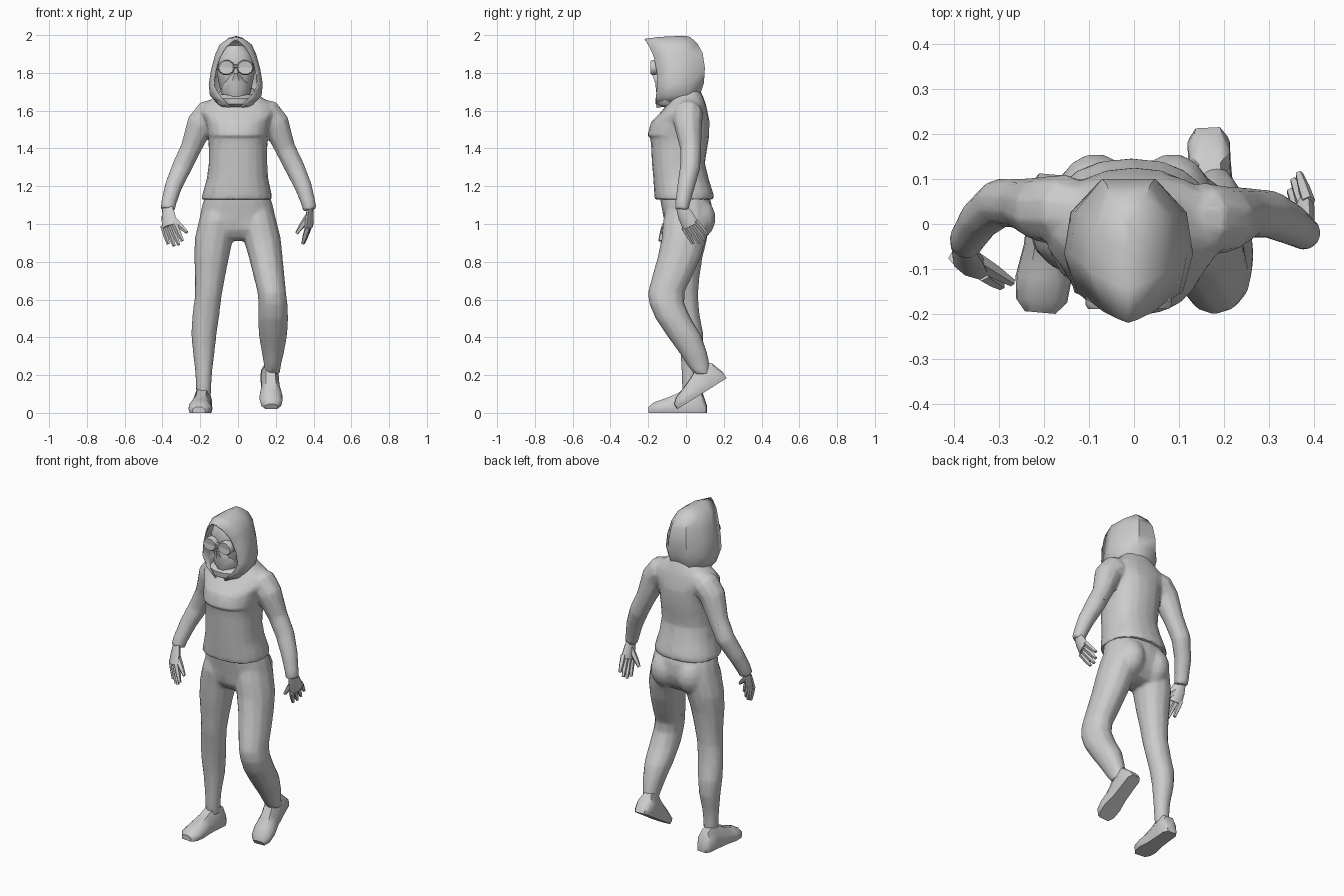
import bpy, bmesh, math
from mathutils import Vector, Matrix


def skin(name, rings, caps=True, closed=True):
    """Bridge a series of equal point rings into a mesh object."""
    bm = bmesh.new()
    rows = [[bm.verts.new(p) for p in ring] for ring in rings]
    n = len(rows[0])
    for a, b in zip(rows, rows[1:]):
        for i in range(n if closed else n - 1):
            j = (i + 1) % n
            bm.faces.new((a[i], a[j], b[j], b[i]))
    if caps:
        bm.faces.new(rows[0])
        bm.faces.new(rows[-1])
    bmesh.ops.remove_doubles(bm, verts=bm.verts, dist=.003)
    bmesh.ops.recalc_face_normals(bm, faces=bm.faces)
    me = bpy.data.meshes.new(name)
    bm.to_mesh(me)
    bm.free()
    ob = bpy.data.objects.new(name, me)
    bpy.context.collection.objects.link(ob)
    return ob


def loft(name, levels, n=12, p=2.3):
    """Levels are (x0, x1, y0, y1, z) extents of rounded cross-sections."""
    def power(v):
        return math.copysign(abs(v) ** (2 / p), v)
    rings = []
    for x0, x1, y0, y1, z in levels:
        ts = [2 * math.pi * i / n for i in range(n)]
        rings.append([((x0 + x1) / 2 + (x1 - x0) / 2 * power(math.cos(t)),
                       (y0 + y1) / 2 + (y1 - y0) / 2 * power(math.sin(t)), z) for t in ts])
    return skin(name, rings)


def tube(name, pts, n=8, side=(0, 1, 0), flat=1.0):
    """Points are (x, y, z, radius) along a limb."""
    cs = [Vector(p[:3]) for p in pts]
    rings = []
    for i, c in enumerate(cs):
        t = (cs[min(i + 1, len(cs) - 1)] - cs[max(i - 1, 0)]).normalized()
        u = Vector(side)
        u = (u - t * u.dot(t)).normalized()
        v = t.cross(u)
        r = pts[i][3]
        rings.append([c + u * r * math.cos(a) + v * r * flat * math.sin(a)
                      for a in (2 * math.pi * k / n for k in range(n))])
    return skin(name, rings)


def fuse(name, parts, smooth, ratio=.12):
    """Weld overlapping parts into one blended low-poly skin."""
    bpy.ops.object.select_all(action='DESELECT')
    for ob in parts:
        ob.select_set(True)
    bpy.context.view_layer.objects.active = parts[0]
    bpy.ops.object.join()
    ob = parts[0]
    ob.name = name
    mod = ob.modifiers.new("weld", 'REMESH')
    mod.mode = 'VOXEL'
    mod.voxel_size = .009
    mod = ob.modifiers.new("blend", 'SMOOTH')
    mod.iterations = smooth
    mod = ob.modifiers.new("reduce", 'DECIMATE')
    mod.ratio = ratio
    bpy.ops.object.convert(target='MESH')


# Sweater body with bust ledge and hem
sweater = [loft("sweater_body", [
    (-.195, .18, -.165, .145, 1.13), (-.188, .178, -.168, .145, 1.16),
    (-.165, .16, -.173, .12, 1.24), (-.155, .155, -.18, .10, 1.32), (-.155, .155, -.184, .112, 1.40),
    (-.158, .158, -.189, .122, 1.46), (-.16, .16, -.205, .122, 1.468), (-.17, .17, -.185, .125, 1.54),
    (-.20, .20, -.135, .115, 1.59), (-.18, .18, -.10, .105, 1.635), (-.12, .12, -.08, .09, 1.675),
    (-.08, .08, -.07, .07, 1.72)], 20)]

# Trousers: pelvis, buttocks and two posed legs
trousers = [loft("pelvis", [
    (-.17, .165, -.14, .12, 1.16), (-.19, .185, -.132, .137, 1.10), (-.205, .20, -.118, .14, 1.03),
    (-.205, .205, -.11, .12, .97), (-.15, .15, -.08, .085, .925), (-.05, .05, -.03, .04, .91)], 16)]
for s in (-1, 1):
    arcs = [math.cos(math.pi * (k + .5) / 8) for k in range(8)]
    trousers.append(loft("buttock", [
        (s * .085 - .088 * q, s * .085 + .088 * q, .055 - .1 * q, .055 + .103 * q, 1.03 + .115 * c)
        for c in arcs for q in [math.sqrt(1 - c * c)]], 14, 2))
trousers.append(loft("straight_leg", [
    (-.18, -.03, -.10, .11, 1.10), (-.207, -.012, -.12, .125, 1.02), (-.23, -.026, -.11, .112, .92),
    (-.232, -.048, -.102, .087, .82), (-.228, -.068, -.087, .072, .72), (-.228, -.086, -.077, .064, .62),
    (-.242, -.098, -.057, .072, .52), (-.248, -.113, -.042, .092, .42), (-.24, -.123, -.03, .092, .33),
    (-.227, -.136, -.024, .067, .22), (-.224, -.14, -.022, .062, .16), (-.222, -.143, -.017, .062, .09)], 12, 2.1))
trousers.append(loft("bent_leg", [
    (.03, .175, -.10, .11, 1.10), (.012, .203, -.122, .125, 1.02), (.028, .227, -.13, .108, .92),
    (.058, .237, -.152, .077, .82), (.083, .247, -.18, .032, .72), (.103, .254, -.201, -.008, .64),
    (.108, .262, -.196, -.008, .58), (.106, .266, -.162, .027, .50), (.11, .26, -.102, .082, .41),
    (.126, .244, -.037, .112, .32), (.138, .227, .008, .127, .25), (.138, .222, .045, .13, .205)], 12, 2.1))


# Shoes: one flat, one pushing off its toe
def shoe(name, matrix):
    stations = [(.11, .03, .04), (.085, .047, .11), (.03, .047, .145), (-.05, .05, .10),
                (-.12, .062, .072), (-.17, .057, .055), (-.197, .035, .03)]
    rings = []
    for y, w, h in stations:
        outline = [(-w, .02), (-w * .9, 0), (w * .9, 0), (w, .02),
                   (w * .95, h * .6), (w * .5, h), (-w * .5, h), (-w * .95, h * .6)]
        rings.append([matrix @ Vector((x, y, z)) for x, z in outline])
    skin(name, rings)


shoe("planted_shoe", Matrix.Translation((-.19, 0, 0)) @ Matrix.Rotation(math.radians(-5), 4, 'Z'))
shoe("raised_shoe", Matrix.Translation((.177, -.045, .022)) @ Matrix.Rotation(math.radians(3), 4, 'Z')
     @ Matrix.Rotation(math.radians(32), 4, 'X') @ Matrix.Translation((0, .195, 0)))

# Sleeves
sweater.append(tube("left_sleeve", [
    (-.09, .03, 1.625, .05), (-.15, .03, 1.585, .08), (-.20, .032, 1.53, .074), (-.25, .045, 1.40, .056),
    (-.298, .047, 1.30, .054), (-.342, .01, 1.20, .047), (-.367, -.03, 1.11, .041), (-.372, -.042, 1.075, .039)], 10))
sweater.append(tube("right_sleeve", [
    (.09, .02, 1.625, .05), (.15, .01, 1.585, .082), (.20, .01, 1.53, .075), (.25, .025, 1.40, .056),
    (.30, .022, 1.30, .054), (.345, .0, 1.20, .047), (.373, -.018, 1.11, .039), (.38, -.022, 1.075, .037)], 10))
fuse("trousers", trousers, 6)
fuse("sweater", sweater, 2)


# Hands: flat palm, four fingers and a thumb
def hand(name, wrist, knuckle, tip, spread, thumb):
    w, k, t, s, th = map(Vector, (wrist, knuckle, tip, spread, thumb))
    s.normalize()
    tube(name + "_palm", [(*w, .03), (*w.lerp(k, .45), .042), (*k, .047)], 8, s, .5)
    for i in range(4):
        o = i - 1.5
        length = (.85, 1, .98, .8)[i]
        base = k + s * o * .024 - (t - k) * .1
        end = k + (t - k) * length + s * o * .03
        tube(name + "_finger", [(*base, .016), (*base.lerp(end, .55), .014), (*end, .009)], 5, s)
    root = w.lerp(k, .4)
    tube(name + "_thumb", [(*root, .02), (*root.lerp(th, .6), .016), (*th, .009)], 5, s)


hand("left_hand", (-.375, -.05, 1.09), (-.362, -.095, .985), (-.325, -.12, .885), (.75, -.45, .1), (-.27, -.13, .955))
hand("right_hand", (.382, -.025, 1.09), (.375, .025, .99), (.35, .085, .905), (.2, .7, .4), (.31, .005, .95))

# Hood: open at the front, peaked at the brow
CX = -.012
levels = [  # height, half width, front y, front half width, back y
    (1.625, .085, -.155, .03, .06), (1.68, .137, -.16, .085, .075), (1.74, .143, -.152, .12, .095),
    (1.82, .13, -.155, .112, .10), (1.90, .108, -.172, .085, .088), (1.95, .085, -.195, .055, .06),
    (1.982, .04, -.212, .02, .025), (1.99, .001, -.219, .001, .0)]
rings = []
for z, w, f, wf, b in levels:
    half = [(wf, f, z - .01), (w, f + .35 * (b - f), z), (w * .9, f + .72 * (b - f), z + .004), (w * .45, b, z + .006)]
    rings.append([(CX + x, y, q) for x, y, q in half] + [(CX - x, y, q) for x, y, q in reversed(half)])
hood = skin("hood", rings, caps=False, closed=False)
mod = hood.modifiers.new("thickness", 'SOLIDIFY')
mod.thickness = .008
mod.offset = -1

# Face and wrapped mask inside the hood
loft("face", [(CX - w, CX + w, -.05 - d, .03, z) for w, d, z in
              ((.05, .06, 1.66), (.085, .09, 1.72), (.10, .105, 1.80), (.10, .11, 1.86), (.08, .105, 1.91), (.04, .09, 1.945))], 12)
loft("mask", [(CX - w, CX + w, y, 0, z) for w, y, z in
              ((.06, -.15, 1.66), (.08, -.162, 1.70), (.075, -.167, 1.745), (.05, -.178, 1.775), (.02, -.186, 1.80))], 10, 1.8)
loft("neck_wrap", [(CX - w, CX + w, y, .05, z) for w, y, z in
                   ((.085, -.14, 1.62), (.10, -.163, 1.635), (.108, -.165, 1.665), (.09, -.14, 1.685))], 14)

# Round goggles with rims, bridge and strap
for s in (-1, 1):
    gx = CX + s * .05
    tube("goggle_rim", [(gx, -.14, 1.828, .042), (gx, -.178, 1.828, .046), (gx, -.188, 1.828, .04),
                        (gx, -.182, 1.828, .034)], 10, (1, 0, 0), .9)
    tube("goggle_strap", [(CX + s * .08, -.165, 1.83, .016), (CX + s * .103, -.12, 1.83, .016),
                          (CX + s * .105, -.04, 1.83, .016)], 6, (0, 0, 1), .4)
tube("goggle_bridge", [(CX - .03, -.175, 1.835, .01), (CX + .03, -.175, 1.835, .01)], 6, (0, 0, 1))

# Smooth shading with crisp creases
for ob in bpy.context.collection.objects:
    ob.select_set(True)
    bpy.context.view_layer.objects.active = ob
bpy.ops.object.shade_smooth_by_angle(angle=math.radians(45))
